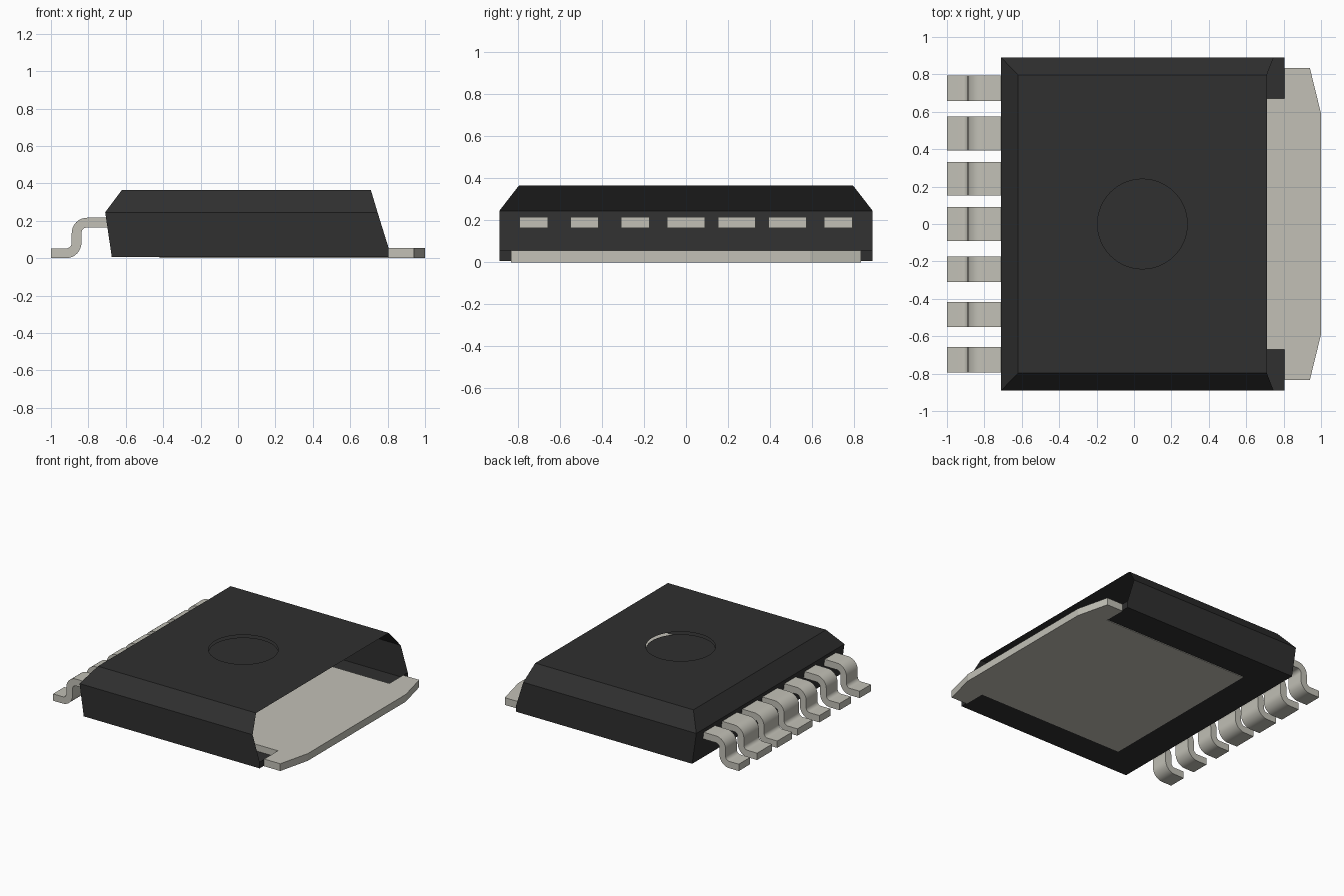
import bpy
import bmesh
from math import cos, sin, pi, radians
from mathutils import Vector

if "Cube" in bpy.data.objects:
    bpy.data.objects.remove(bpy.data.objects["Cube"], do_unlink=True)


def material(name, color):
    m = bpy.data.materials.new(name)
    m.use_nodes = True
    m.diffuse_color = color
    m.node_tree.nodes["Principled BSDF"].inputs["Base Color"].default_value = color
    return m


black = material("black plastic", (0.029, 0.029, 0.029, 1))
metal = material("tinned metal", (0.54, 0.53, 0.47, 1))


def finish(name, bm, mat, smooth=False):
    bmesh.ops.recalc_face_normals(bm, faces=bm.faces)
    mesh = bpy.data.meshes.new(name)
    bm.to_mesh(mesh)
    bm.free()
    mesh.materials.append(mat)
    if smooth:
        mesh.shade_smooth()
        mesh.set_sharp_from_angle(angle=radians(35))
    ob = bpy.data.objects.new(name, mesh)
    bpy.context.collection.objects.link(ob)
    return ob


def prism(name, outline, direction, mat, smooth=False):
    """Solid made by pushing a flat outline along a direction."""
    bm = bmesh.new()
    face = bm.faces.new([bm.verts.new(p) for p in outline])
    side = bmesh.ops.extrude_face_region(bm, geom=[face], use_keep_orig=True)["geom"]
    verts = [v for v in side if isinstance(v, bmesh.types.BMVert)]
    bmesh.ops.translate(bm, verts=verts, vec=direction)
    return finish(name, bm, mat, smooth)


# Moulded shell: stacked rectangles, open on the tab side
PAD_Y, PAD_X, EDGE_X = 0.67, -0.42, 0.805
FLOOR, TAB_Z = 0.005, 0.055
levels = [(FLOOR, -0.675, EDGE_X, 0.89), (TAB_Z, -0.682, EDGE_X, 0.89),
          (0.245, -0.71, 0.746, 0.89), (0.365, -0.62, 0.71, 0.797)]
bm = bmesh.new()
rings = [[bm.verts.new(p) for p in ((x1, -y, z), (x0, -y, z), (x0, y, z), (x1, y, z))]
         for z, x0, x1, y in levels]
for low, high in zip(rings, rings[1:]):
    for i in range(3):
        bm.faces.new((low[i], low[i + 1], high[i + 1], high[i]))

# Floor around the pad, and the low lips beside it
inner = [bm.verts.new((x, y, FLOOR)) for x, y in
         ((EDGE_X, PAD_Y), (PAD_X, PAD_Y), (PAD_X, -PAD_Y), (EDGE_X, -PAD_Y))]
bm.faces.new(rings[0] + inner)
for corner, top, pad in ((rings[0][0], rings[1][0], inner[3]),
                         (rings[0][3], rings[1][3], inner[0])):
    tip = bm.verts.new(pad.co + Vector((0, 0, TAB_Z - FLOOR)))
    bm.faces.new((corner, pad, tip, top))

# Top face with a round opening over the mould mark
MARK_X, MARK_R, N = 0.045, 0.24, 64
circle = [(MARK_X + MARK_R * cos(2 * pi * i / N), MARK_R * sin(2 * pi * i / N))
          for i in range(N)]
hole = [bm.verts.new((x, y, 0.365)) for x, y in circle]
edges = []
for loop in (rings[-1], hole):
    for a, b in zip(loop, loop[1:] + loop[:1]):
        edges.append(bm.edges.get((a, b)) or bm.edges.new((a, b)))
bmesh.ops.triangle_fill(bm, use_beauty=True, edges=edges, normal=(0, 0, 1))
finish("package_body", bm, black)

# Sunken mould mark disc
bm = bmesh.new()
bm.faces.new([bm.verts.new((x, y, 0.345)) for x, y in circle])
finish("mould_mark", bm, black)

# Heat tab: narrow pad inside, wide tapered flange outside
half = [(PAD_X, PAD_Y), (EDGE_X, PAD_Y), (EDGE_X, 0.835), (0.94, 0.835), (1.0, 0.59)]
tab = half + [(x, -y) for x, y in reversed(half)]
prism("heat_tab", [(x, y, 0) for x, y in tab], (0, 0, TAB_Z), metal)

# Bent pins: S-shaped strip swept across each pin's width
T, R, STEPS = 0.026, 0.056, 8
path = [((-0.68, 0.19), (0, 1))]
for cx, cz, sign in ((-0.807, 0.19 - R, 1), (-0.919, T + R, -1)):
    for i in range(STEPS + 1):
        a = pi / 2 * i / STEPS
        if sign < 0:
            a = pi / 2 - a
        n = (-sin(a), cos(a))
        path.append(((cx + sign * R * n[0], cz + sign * R * n[1]), n))
path.append(((-1.0, T), (0, 1)))
upper = [(p[0] + T * n[0], p[1] + T * n[1]) for p, n in path]
lower = [(p[0] - T * n[0], p[1] - T * n[1]) for p, n in path]
section = upper + lower[::-1]

for k in range(7):
    y = (k - 3) * 0.242
    width = 0.18 if 3 <= k <= 5 else 0.135
    prism(f"pin_{k + 1}", [(px, y - width / 2, pz) for px, pz in section],
          (0, width, 0), metal, smooth=True)
